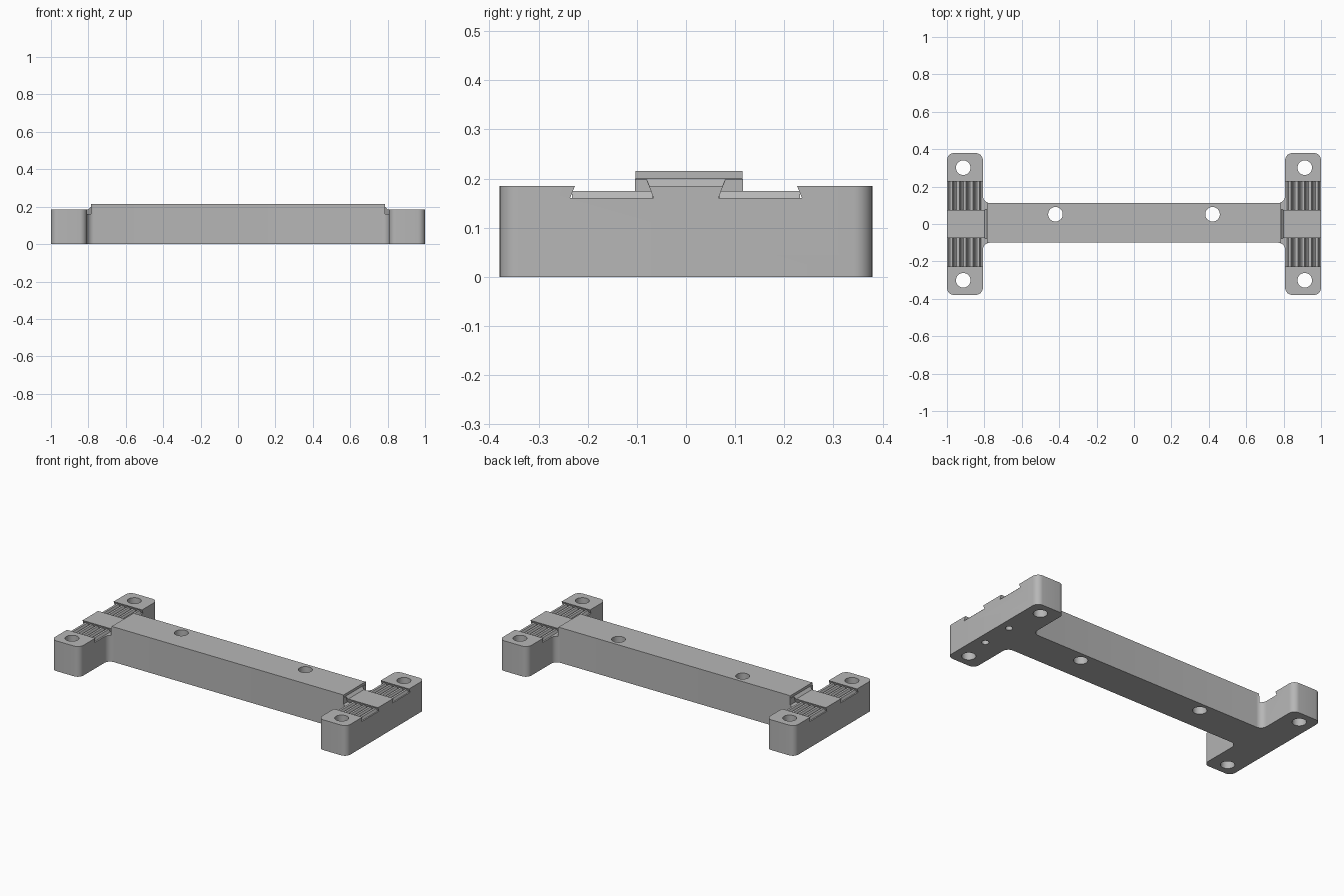
import bpy, bmesh, math
from mathutils import Vector

if "Cube" in bpy.data.objects:
    bpy.data.objects.remove(bpy.data.objects["Cube"], do_unlink=True)

grey = bpy.data.materials.new("mid grey")
grey.use_nodes = True
COLOUR = (0.47, 0.47, 0.47, 1)
grey.diffuse_color = COLOUR
grey.node_tree.nodes["Principled BSDF"].inputs["Base Color"].default_value = COLOUR


def prism(name, points, direction):
    """Extrude a closed loop of 3D points along a direction."""
    bm = bmesh.new()
    face = bm.faces.new([bm.verts.new(p) for p in points])
    extruded = bmesh.ops.extrude_face_region(bm, geom=[face])["geom"]
    verts = [g for g in extruded if isinstance(g, bmesh.types.BMVert)]
    bmesh.ops.translate(bm, verts=verts, vec=direction)
    bmesh.ops.recalc_face_normals(bm, faces=bm.faces)
    mesh = bpy.data.meshes.new(name)
    bm.to_mesh(mesh)
    bm.free()
    mesh.materials.append(grey)
    obj = bpy.data.objects.new(name, mesh)
    bpy.context.collection.objects.link(obj)
    return obj


def rounded(corners, radius, steps=8):
    """Round every right-angled corner of a 2D outline."""
    out = []
    for i, c in enumerate(corners):
        c = Vector(c)
        a = (Vector(corners[i - 1]) - c).normalized() * radius
        b = (Vector(corners[(i + 1) % len(corners)]) - c).normalized() * radius
        for k in range(steps + 1):
            t = math.pi / 2 * k / steps
            p = c + a * (1 - math.sin(t)) + b * (1 - math.cos(t))
            out.append((p.x, p.y, 0))
    return out


def cut(obj, cutter):
    mod = obj.modifiers.new("cut", "BOOLEAN")
    mod.operation, mod.solver, mod.object = "DIFFERENCE", "EXACT", cutter
    bpy.context.view_layer.objects.active = obj
    bpy.ops.object.modifier_apply(modifier=mod.name)
    bpy.data.objects.remove(cutter, do_unlink=True)


def drill(obj, x, y, radius, z0, z1):
    ring = [(x + radius * math.cos(a), y + radius * math.sin(a), z0)
            for a in (math.tau * k / 32 for k in range(32))]
    cut(obj, prism("drill", ring, (0, 0, z1 - z0)))


# Frame: long bar with a crosswise foot at each end
HALF_Y, FRONT, BACK, INNER = 0.379, -0.1, 0.112, 0.808
TOP, TAB, FLOOR = 0.215, 0.185, 0.16
left = [(INNER, FRONT), (INNER, -HALF_Y), (1, -HALF_Y),
        (1, HALF_Y), (INNER, HALF_Y), (INNER, BACK)]
right = [(-x, y) for x, y in reversed(left)]
frame = prism("frame", rounded(left + right, 0.038), (0, 0, TOP))

for s in (1, -1):
    # Lower the feet below the bar, with a small slope at the bar end
    step = [(0.785, 0.3), (0.785, 0.2), (0.8, TAB), (1.1, TAB), (1.1, 0.3)]
    cut(frame, prism("step", [(s * x, -0.5, z) for x, z in step], (0, 1, 0)))
    for t in (1, -1):
        # Dovetailed recess on each side of the centre tab
        recess = [(0.066, FLOOR), (0.088, 0.22), (0.212, 0.22), (0.236, FLOOR)]
        cut(frame, prism("recess", [(s * 0.787, t * y, z) for y, z in recess],
                         (s * 0.3, 0, 0)))
        drill(frame, s * 0.913, t * 0.301, 0.039, -0.1, 0.4)
    drill(frame, s * 0.42, 0.052, 0.039, -0.1, 0.4)

# Two blind holes under the left foot
for y in (-0.13, 0.07):
    drill(frame, 0.94, y, 0.02, -0.1, 0.08)

# Grip ridges in the recesses
PITCH, COUNT, START = 0.036, 5, 0.815
teeth = [(START, 0.15)]
for k in range(COUNT):
    x = START + k * PITCH
    teeth += [(x + 0.003, FLOOR), (x + 0.011, 0.175),
              (x + 0.025, 0.175), (x + 0.033, FLOOR)]
teeth.append((START + COUNT * PITCH, 0.15))
for s, side in ((1, "left"), (-1, "right")):
    for t, end in ((1, "back"), (-1, "front")):
        prism(f"grip_ridges_{side}_{end}",
              [(s * x, t * 0.068, z) for x, z in teeth], (0, t * 0.164, 0))

# Smooth the rounded corners and bores, keep edges sharp
bpy.ops.object.select_all(action="DESELECT")
frame.select_set(True)
bpy.context.view_layer.objects.active = frame
bpy.ops.object.shade_smooth_by_angle(angle=math.radians(30))
